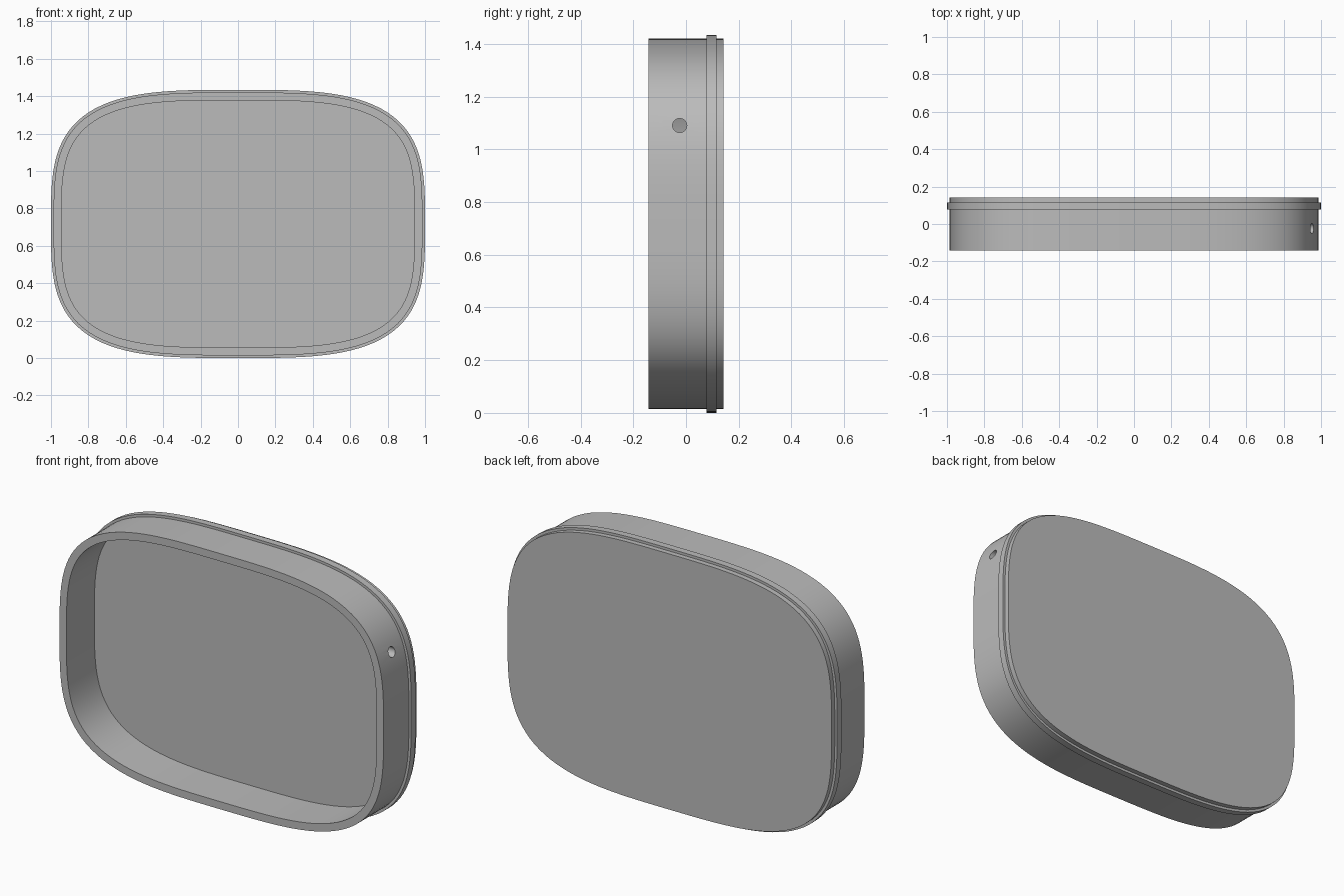
import bpy, bmesh, math
from mathutils import Vector

cube = bpy.data.objects.get("Cube")
if cube:
    bpy.data.objects.remove(cube, do_unlink=True)

HALF_W, HALF_H = 1.0, 0.717
POWER = 3.4
SEGMENTS = 160

grey = bpy.data.materials.new("plain grey")
grey.use_nodes = True
colour = (0.5, 0.5, 0.5, 1)
grey.diffuse_color = colour
grey.node_tree.nodes["Principled BSDF"].inputs["Base Color"].default_value = colour


def signed_power(value, exponent):
    return math.copysign(abs(value) ** exponent, value)


def outline(inset, y):
    """Rounded-rectangle loop, moved inward by an even distance."""
    points = []
    for i in range(SEGMENTS):
        a = 2 * math.pi * (i + 0.5) / SEGMENTS
        # even angular spacing around the rounded rectangle
        c, s = math.cos(a), math.sin(a)
        r = (abs(c) ** POWER + abs(s) ** POWER) ** (-1 / POWER)
        u, v = r * c, r * s
        normal = Vector((signed_power(u, POWER - 1) / HALF_W, 0,
                         signed_power(v, POWER - 1) / HALF_H)).normalized()
        points.append(Vector((u * HALF_W, y, v * HALF_H + HALF_H)) - normal * inset)
    return points


def lofted(name, sections):
    """Skin a run of (inset, y) outlines and cap both ends."""
    bm = bmesh.new()
    loops = [[bm.verts.new(p) for p in outline(*s)] for s in sections]
    for a, b in zip(loops, loops[1:]):
        for i in range(SEGMENTS):
            j = (i + 1) % SEGMENTS
            bm.faces.new((a[i], a[j], b[j], b[i]))
    bm.faces.new(loops[0])
    bm.faces.new(loops[-1])
    bmesh.ops.recalc_face_normals(bm, faces=bm.faces)
    mesh = bpy.data.meshes.new(name)
    bm.to_mesh(mesh)
    bm.free()
    mesh.materials.append(grey)
    obj = bpy.data.objects.new(name, mesh)
    bpy.context.collection.objects.link(obj)
    return obj


# Shallow tray: back panel, wall with raised band, front rim, inner wall, floor
WALL, INNER = 0.014, 0.056
BACK, FRONT, FLOOR = 0.143, -0.143, 0.1
BAND_BACK, BAND_FRONT = 0.115, 0.077
tray = lofted("tray", [
    (WALL, BACK), (WALL, BAND_BACK), (0, BAND_BACK), (0, BAND_FRONT),
    (WALL, BAND_FRONT), (WALL, FRONT), (INNER, FRONT), (INNER, FLOOR)])

# Small round hole through the left wall
bpy.ops.mesh.primitive_cylinder_add(vertices=32, radius=0.027, depth=0.3,
                                    location=(0.97, -0.024, 1.09),
                                    rotation=(0, math.pi / 2, 0))
cutter = bpy.context.object
cutter.name = "hole_cutter"
cutter.hide_render = True
cutter.data.materials.append(grey)

bpy.ops.object.select_all(action="DESELECT")
tray.select_set(True)
bpy.context.view_layer.objects.active = tray
hole = tray.modifiers.new("side hole", "BOOLEAN")
hole.operation = "DIFFERENCE"
hole.solver = "EXACT"
hole.object = cutter
bpy.ops.object.modifier_apply(modifier=hole.name)
bpy.data.objects.remove(cutter, do_unlink=True)
bpy.ops.object.shade_smooth_by_angle(angle=math.radians(30))
